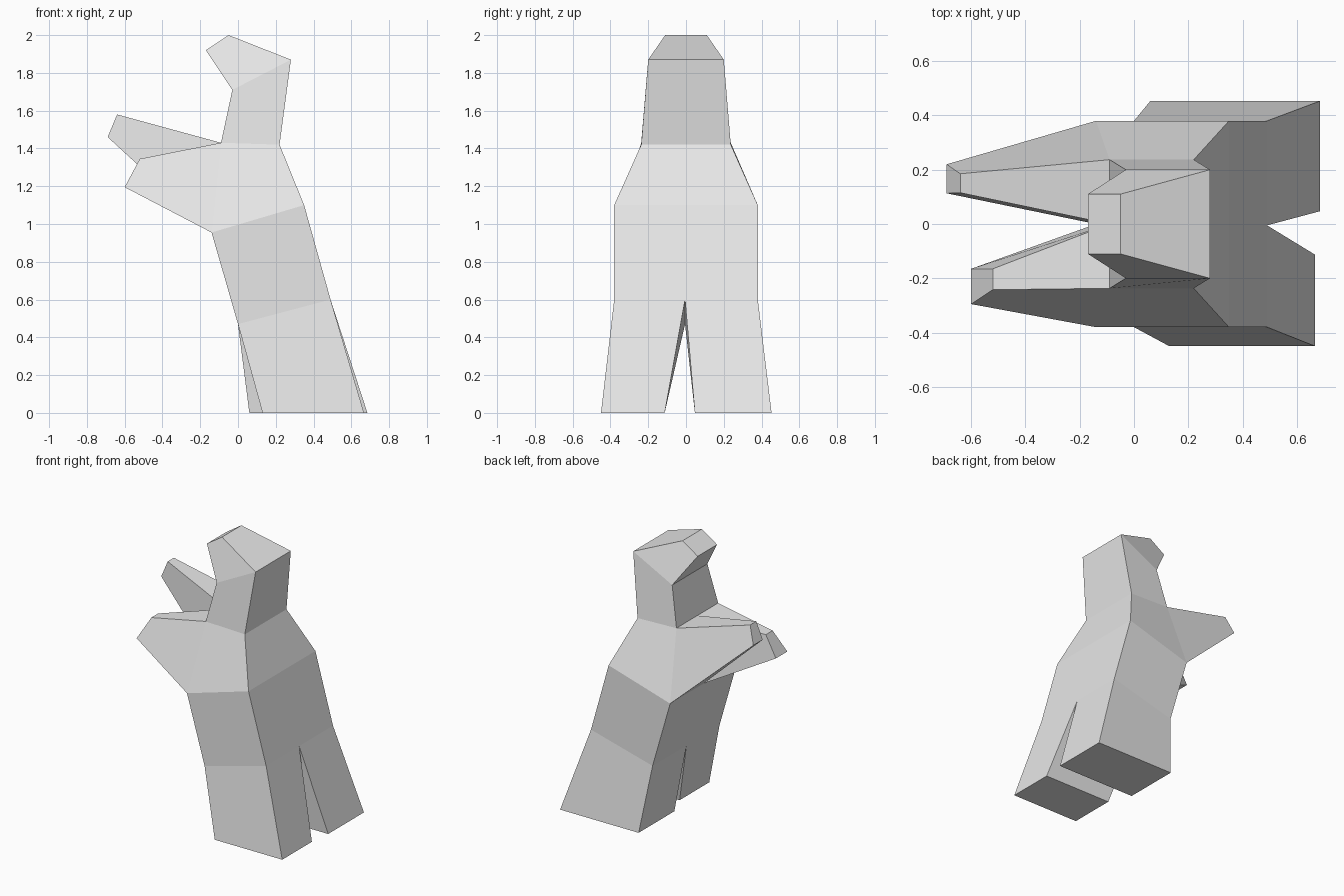
import bpy

cube = bpy.data.objects.get("Cube")
if cube:
    bpy.data.objects.remove(cube, do_unlink=True)

grey = bpy.data.materials.new("plain_grey")
grey.use_nodes = True
colour = (0.8, 0.8, 0.8, 1)
grey.diffuse_color = colour
for node in grey.node_tree.nodes:
    if node.type == "BSDF_PRINCIPLED":
        node.inputs["Base Color"].default_value = colour
        node.inputs["Roughness"].default_value = 0.8


def level(front, back, low, high):
    """Four-cornered cross-section from (x, z) edges and a y range."""
    (fx, fz), (bx, bz) = front, back
    return [(fx, low, fz), (bx, low, bz), (bx, high, bz), (fx, high, fz)]


def tip(lower, upper, lower_y, upper_y):
    """Four-cornered hand end, lower edge first."""
    (lx, lz), (ux, uz) = lower, upper
    return [(lx, lower_y[1], lz), (lx, lower_y[0], lz),
            (ux, upper_y[0], uz), (ux, upper_y[1], uz)]


def loft(name, rings, start_cap=False, end_cap=False, open_sides=()):
    """Skin neighbouring rings with quads; open_sides are (ring, side) pairs."""
    verts = [v for ring in rings for v in ring]
    faces = []
    for r in range(len(rings) - 1):
        for s in range(4):
            if (r, s) not in open_sides:
                a, b = 4 * r + s, 4 * r + (s + 1) % 4
                faces.append((a, b, b + 4, a + 4))
    if start_cap:
        faces.append((3, 2, 1, 0))
    if end_cap:
        n = len(verts)
        faces.append((n - 4, n - 3, n - 2, n - 1))
    mesh = bpy.data.meshes.new(name)
    mesh.from_pydata(verts, [], faces)
    mesh.materials.append(grey)
    mesh.update()
    obj = bpy.data.objects.new(name, mesh)
    bpy.context.collection.objects.link(obj)


# Shared outline of the body, as (x, z) points
waist_f, waist_b = (0, 0.47), (0.49, 0.6)
chest_f, chest_b = (-0.14, 0.955), (0.35, 1.1)
neck_f, neck_b = (-0.09, 1.43), (0.22, 1.42)
body, neck, mid = 0.38, 0.237, -0.005

# Torso, left open where the arms grow out
neck_ring = level(neck_f, neck_b, -neck, neck)
loft("torso", [level(waist_f, waist_b, -body, body),
               level(chest_f, chest_b, -body, body),
               neck_ring], open_sides=[(1, 3)])

# Neck and head with a blunt snout
loft("head", [neck_ring,
              level((-0.03, 1.71), (0.28, 1.87), -0.2, 0.2),
              level((-0.17, 1.92), (-0.05, 2.0), -0.11, 0.11)], end_cap=True)

# Legs, meeting at the crotch
loft("front_leg", [level((0.13, 0), (0.667, 0), -0.45, -0.113),
                   level(waist_f, waist_b, -body, mid)], start_cap=True)
loft("back_leg", [level((0.06, 0), (0.685, 0), 0.047, 0.453),
                  level(waist_f, waist_b, mid, body)], start_cap=True)

# Arms, tapering forward from each half of the chest
loft("front_arm", [tip(chest_f, neck_f, (-body, 0), (-neck, 0)),
                   tip((-0.6, 1.195), (-0.52, 1.345),
                       (-0.295, -0.165), (-0.242, -0.165))], end_cap=True)
loft("back_arm", [tip(chest_f, neck_f, (0, body), (0, neck)),
                  tip((-0.69, 1.46), (-0.64, 1.58),
                      (0.113, 0.22), (0.115, 0.185))], end_cap=True)
